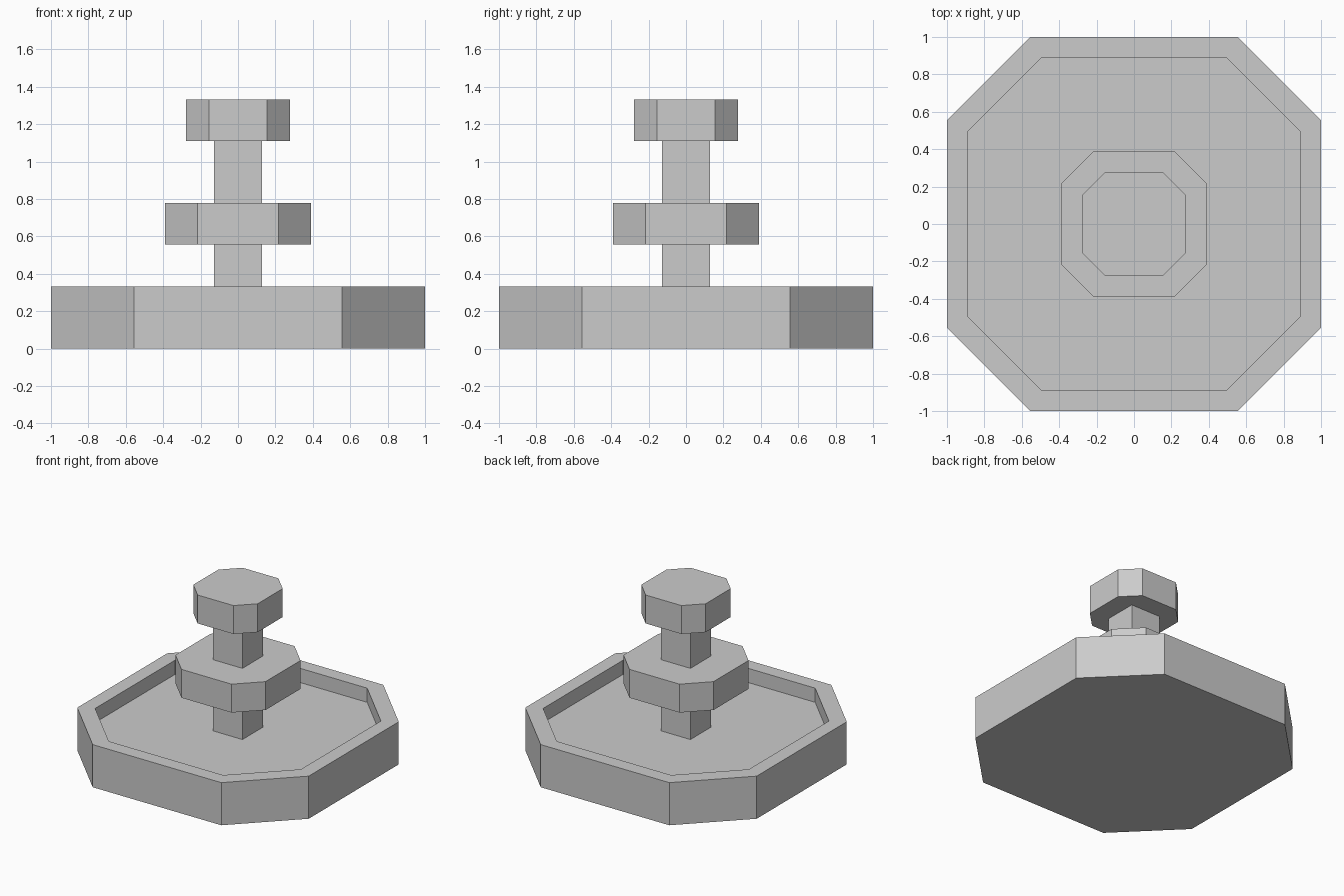
import bpy
import bmesh

if "Cube" in bpy.data.objects:
    bpy.data.objects.remove(bpy.data.objects["Cube"])


def octagon(bm, r, z):
    """Ring of eight vertices: a square of half-width r with cut corners."""
    c = r * 5 / 9
    pts = [(c, -r), (r, -c), (r, c), (c, r), (-c, r), (-r, c), (-r, -c), (-c, -r)]
    return [bm.verts.new((x, y, z)) for x, y in pts]


def octagon_stack(name, profile):
    """Join octagon rings given as (half-width, z) and cap both ends."""
    bm = bmesh.new()
    rings = [octagon(bm, r, z) for r, z in profile]
    for a, b in zip(rings, rings[1:]):
        for i in range(8):
            j = (i + 1) % 8
            bm.faces.new((a[i], a[j], b[j], b[i]))
    bm.faces.new(rings[0][::-1])
    bm.faces.new(rings[-1])
    bmesh.ops.recalc_face_normals(bm, faces=bm.faces)
    mesh = bpy.data.meshes.new(name)
    bm.to_mesh(mesh)
    bm.free()
    bpy.context.collection.objects.link(bpy.data.objects.new(name, mesh))


def column(name, half, z0, z1):
    bpy.ops.mesh.primitive_cube_add(size=1, location=(0, 0, (z0 + z1) / 2))
    ob = bpy.context.object
    ob.name = name
    ob.scale = (2 * half, 2 * half, z1 - z0)


# Basin with a raised rim and a recessed floor
octagon_stack("basin", [(1, 0), (1, 0.333), (0.889, 0.333), (0.889, 0.222)])

# Two solid tiers
octagon_stack("middle_tier", [(0.389, 0.556), (0.389, 0.778)])
octagon_stack("top_tier", [(0.278, 1.111), (0.278, 1.333)])

# Square column pieces between the tiers
column("lower_column", 0.128, 0.222, 0.556)
column("upper_column", 0.128, 0.778, 1.111)
